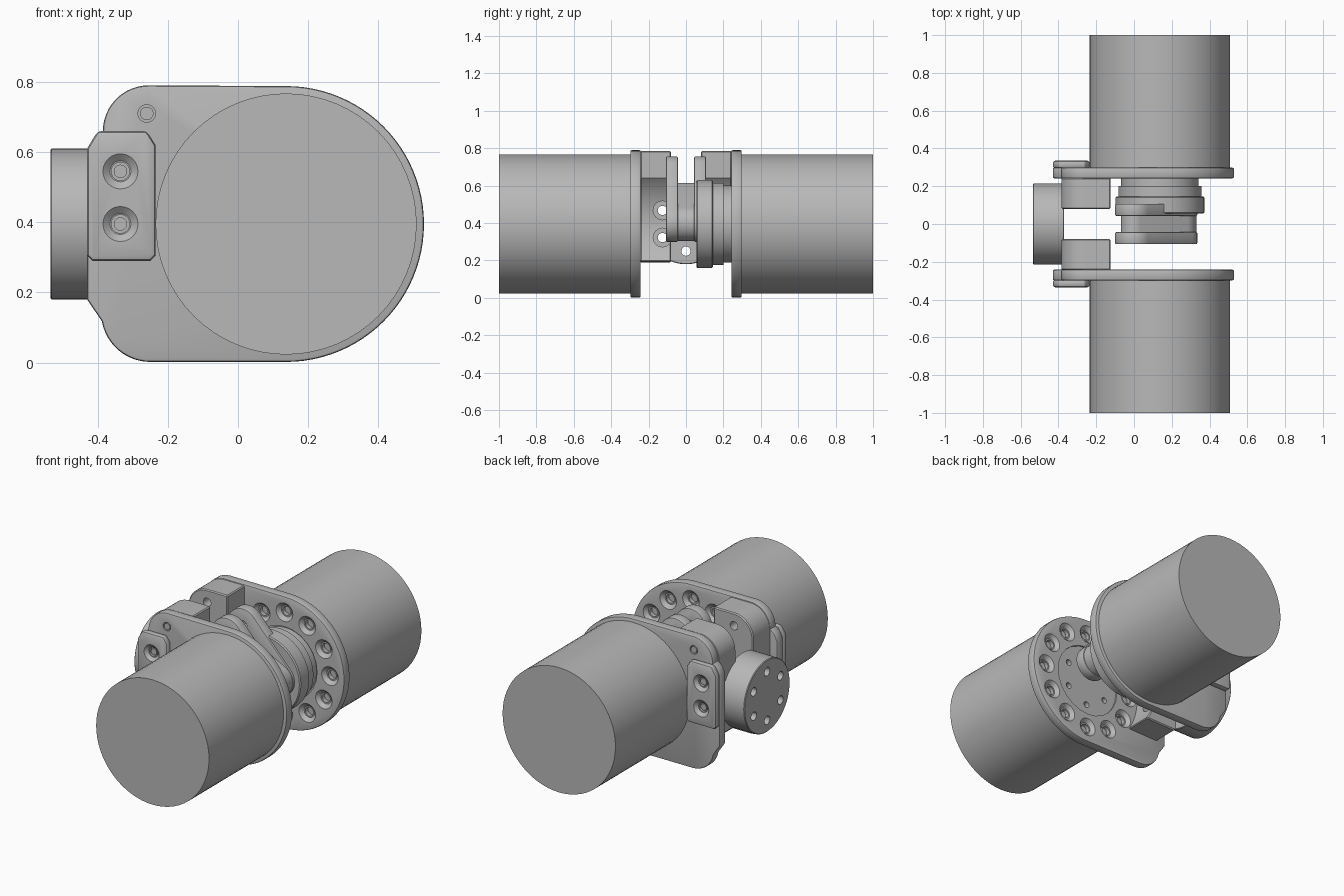
import bpy, bmesh, math
from mathutils import Vector

cube = bpy.data.objects.get("Cube")
if cube:
    bpy.data.objects.remove(cube, do_unlink=True)

grey = bpy.data.materials.new("machined grey")
grey.use_nodes = True
GREY = (0.48, 0.48, 0.48, 1)
grey.diffuse_color = GREY
grey.node_tree.nodes["Principled BSDF"].inputs["Base Color"].default_value = GREY

CX, CZ = 0.137, 0.395          # main rotation axis


def lathe(bm, axis, center, profile, seg=64):
    """Solid of revolution along x or y; profile is (position, radius)."""
    rings = []
    for d, r in profile:
        ring = []
        for i in range(seg):
            t = math.tau * i / seg
            u, v = center[0] + r * math.cos(t), center[1] + r * math.sin(t)
            ring.append(bm.verts.new((d, u, v) if axis == "x" else (u, d, v)))
        rings.append(ring)
    for a, b in zip(rings, rings[1:]):
        for i in range(seg):
            j = (i + 1) % seg
            bm.faces.new((a[i], a[j], b[j], b[i]))
    bm.faces.new(rings[0])
    bm.faces.new(rings[-1])


def prism(bm, outline, y0, y1):
    """Outline in x and z, extruded along y."""
    face = bm.faces.new([bm.verts.new((x, y0, z)) for x, z in outline])
    new = bmesh.ops.extrude_face_region(bm, geom=[face])["geom"]
    verts = [g for g in new if isinstance(g, bmesh.types.BMVert)]
    bmesh.ops.translate(bm, verts=verts, vec=(0, y1 - y0, 0))


def finish(name, bm):
    bmesh.ops.recalc_face_normals(bm, faces=bm.faces[:])
    mesh = bpy.data.meshes.new(name)
    bm.to_mesh(mesh)
    bm.free()
    mesh.materials.append(grey)
    ob = bpy.data.objects.new(name, mesh)
    bpy.context.scene.collection.objects.link(ob)
    return ob


def activate(ob):
    bpy.ops.object.select_all(action="DESELECT")
    ob.select_set(True)
    bpy.context.view_layer.objects.active = ob


def bevel(ob, width, segments=2):
    m = ob.modifiers.new("bevel", "BEVEL")
    m.width, m.segments = width, segments
    m.limit_method, m.angle_limit = "ANGLE", math.radians(50)
    activate(ob)
    bpy.ops.object.modifier_apply(modifier=m.name)


def cut(ob, bores):
    """Subtract a list of (axis, center, profile) bores."""
    bm = bmesh.new()
    for axis, center, profile in bores:
        lathe(bm, axis, center, profile, 24)
    tool = finish("cutter", bm)
    tool.hide_render = True
    m = ob.modifiers.new("cut", "BOOLEAN")
    m.operation, m.solver, m.object = "DIFFERENCE", "EXACT", tool
    activate(ob)
    bpy.ops.object.modifier_apply(modifier=m.name)
    bpy.data.objects.remove(tool, do_unlink=True)


def smooth(ob):
    activate(ob)
    bpy.ops.object.shade_smooth_by_angle(angle=math.radians(30))


def solid(name, axis, center, profile):
    bm = bmesh.new()
    lathe(bm, axis, center, profile)
    return finish(name, bm)


def slab(name, outline, y0, y1):
    bm = bmesh.new()
    prism(bm, outline, y0, y1)
    return finish(name, bm)


def arc(cx, cz, r, a0, a1, n=12):
    angles = [math.radians(a0 + (a1 - a0) * i / n) for i in range(n + 1)]
    return [(cx + r * math.cos(a), cz + r * math.sin(a)) for a in angles]


def circle_of(n, r, cx, cz, start=0):
    return [(cx + r * math.cos(start + math.tau * i / n),
             cz + r * math.sin(start + math.tau * i / n)) for i in range(n)]


def stadium(a, ra, b, rb):
    phi = math.degrees(math.atan2(b[1] - a[1], b[0] - a[0]))
    return arc(*a, ra, phi + 90, phi + 270, 20) + arc(*b, rb, phi - 90, phi + 90, 20)


# Outlines shared by both sides
plate_outline = (arc(CX, CZ, 0.393, -90, 90, 48)
                 + arc(-0.255, 0.66, 0.13, 90, 180)
                 + [(-0.41, 0.64), (-0.43, 0.6), (-0.43, 0.18)]
                 + arc(-0.25, 0.142, 0.14, 190, 270))
block_outline = ([(-0.125, 0.785)] + arc(-0.26, 0.66, 0.125, 90, 180)
                 + [(-0.385, 0.21), (-0.365, 0.19)]
                 + arc(CX, CZ, 0.36, 214, 137, 24))
clamp_outline = [(-0.43, 0.305), (-0.415, 0.29), (-0.25, 0.29), (-0.235, 0.305),
                 (-0.235, 0.62), (-0.26, 0.66), (-0.4, 0.66), (-0.43, 0.61)]
pin = (-0.26, 0.71)
tool_ring = circle_of(6, 0.145, 0, CZ, math.pi / 6)

for s, side in ((-1, "front"), (1, "back")):
    # Motor body
    smooth(solid(side + "_motor", "y", (CX, CZ), [(s * 0.29, 0.372), (s * 1.0, 0.372)]))

    # Mounting plate with countersunk bolt ring and recessed hub
    plate = slab(side + "_plate", plate_outline, s * 0.242, s * 0.298)
    bevel(plate, 0.008)
    sink = [(s * 0.235, 0.057), (s * 0.242, 0.055), (s * 0.262, 0.034),
            (s * 0.262, 0.026), (s * 0.285, 0.026)]
    cut(plate, [("y", c, sink) for c in circle_of(12, 0.3, CX, CZ)])
    cut(plate, [("y", (CX, CZ), [(s * 0.23, 0.215), (s * 0.252, 0.215)])])
    cut(plate, [("y", c, [(s * 0.24, 0.018), (s * 0.28, 0.018)])
                for c in circle_of(6, 0.15, CX, CZ, math.pi / 6)])
    cut(plate, [("y", pin, [(s * 0.28, 0.025), (s * 0.31, 0.025)])])
    smooth(plate)
    smooth(solid(side + "_locating_pin", "y", pin, [(s * 0.27, 0.019), (s * 0.297, 0.019)]))

    # Spacer block, scooped around the bolt ring
    block = slab(side + "_spacer_block", block_outline, s * 0.08, s * 0.245)
    bevel(block, 0.006, 1)
    access = [(-0.4, 0.025), (-0.33, 0.025), (-0.33, 0.05), (0.0, 0.05)]
    cut(block, [("x", c, access) for c in tool_ring if c[0] * s > 0.05])
    cut(block, [("y", pin, [(s * 0.07, 0.025), (s * 0.15, 0.025)])])
    smooth(block)

    # Clamp pad with two countersunk screws
    clamp = slab(side + "_clamp_pad", clamp_outline, s * 0.295, s * 0.335)
    bevel(clamp, 0.012)
    sink = [(s * 0.345, 0.052), (s * 0.335, 0.05), (s * 0.318, 0.03),
            (s * 0.318, 0.026), (s * 0.302, 0.026)]
    screws = [(-0.335, 0.395), (-0.335, 0.545)]
    cut(clamp, [("y", c, sink) for c in screws])
    smooth(clamp)
    for i, c in enumerate(screws):
        smooth(solid(f"{side}_clamp_screw_{i + 1}", "y", c,
                     [(s * 0.3, 0.019), (s * 0.314, 0.019)]))

# Output flange on the right-hand side
flange = solid("output_flange", "x", (0, CZ),
               [(-0.535, 0.211), (-0.531, 0.215), (-0.374, 0.215), (-0.37, 0.211)])
cut(flange, [("x", c, [(-0.55, 0.025), (-0.35, 0.025)]) for c in tool_ring])
smooth(flange)

# Stepped rotor on the back motor
smooth(solid("rotor", "y", (CX, CZ),
             [(0.055, 0.229), (0.061, 0.235), (0.139, 0.235), (0.145, 0.229),
              (0.145, 0.22), (0.2, 0.22), (0.2, 0.205), (0.26, 0.205)]))

# Pair of slanted links joined by a web
upper, lower = (0.0, 0.655), (0.235, 0.4)
for s, side in ((-1, "front"), (1, "back")):
    link = slab(side + "_link", stadium(upper, 0.1, lower, 0.1), s * 0.043, s * 0.107)
    bevel(link, 0.006)
    cut(link, [("y", upper, [(s * 0.03, 0.03), (s * 0.12, 0.03)])])
    smooth(link)
smooth(slab("link_web", stadium((0.0, 0.545), 0.07, lower, 0.095), -0.05, 0.06))
